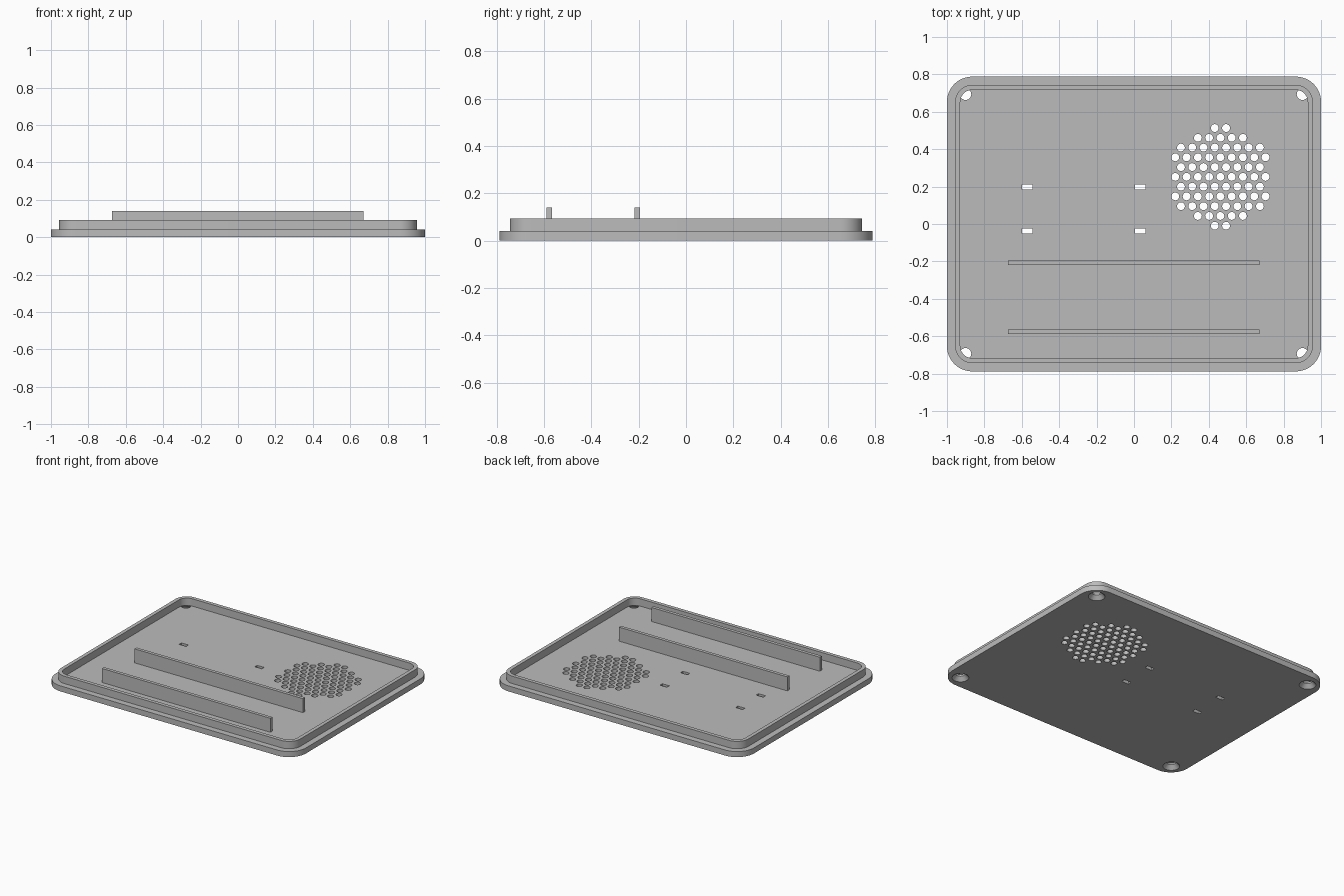
import bpy, bmesh, math
from mathutils import Matrix

if "Cube" in bpy.data.objects:
    bpy.data.objects.remove(bpy.data.objects["Cube"], do_unlink=True)

GREY = (0.5, 0.5, 0.5, 1)
mat = bpy.data.materials.new("plain grey")
mat.use_nodes = True
mat.diffuse_color = GREY
mat.node_tree.nodes["Principled BSDF"].inputs["Base Color"].default_value = GREY

PLATE_TOP, LIP_TOP, RIB_TOP = 0.04, 0.093, 0.141


def make_object(name, bm):
    bmesh.ops.recalc_face_normals(bm, faces=bm.faces)
    mesh = bpy.data.meshes.new(name)
    bm.to_mesh(mesh)
    bm.free()
    mesh.materials.append(mat)
    obj = bpy.data.objects.new(name, mesh)
    bpy.context.collection.objects.link(obj)
    return obj


def smooth(obj):
    bpy.ops.object.select_all(action="DESELECT")
    obj.select_set(True)
    bpy.context.view_layer.objects.active = obj
    bpy.ops.object.shade_smooth_by_angle(angle=math.radians(30))


def rounded_loop(bm, hx, hy, r, z, steps=12):
    """Ring of vertices around a rounded rectangle."""
    verts = []
    for q, (sx, sy) in enumerate([(1, 1), (-1, 1), (-1, -1), (1, -1)]):
        for i in range(steps + 1):
            a = math.pi / 2 * (q + i / steps)
            verts.append(bm.verts.new((sx * (hx - r) + r * math.cos(a),
                                       sy * (hy - r) + r * math.sin(a), z)))
    return verts


def bridge(bm, a, b):
    n = len(a)
    for i in range(n):
        j = (i + 1) % n
        bm.faces.new((a[i], a[j], b[j], b[i]))


def add_box(bm, x0, x1, y0, y1, z0, z1):
    m = (Matrix.Translation(((x0 + x1) / 2, (y0 + y1) / 2, (z0 + z1) / 2))
         @ Matrix.Diagonal((x1 - x0, y1 - y0, z1 - z0, 1)))
    bmesh.ops.create_cube(bm, size=1, matrix=m)


def add_cone(bm, x, y, z0, z1, r0, r1, n=24):
    bmesh.ops.create_cone(bm, cap_ends=True, segments=n, radius1=r0, radius2=r1,
                          depth=z1 - z0,
                          matrix=Matrix.Translation((x, y, (z0 + z1) / 2)))


# Base plate
bm = bmesh.new()
low = rounded_loop(bm, 1, 0.788, 0.135, 0)
high = rounded_loop(bm, 1, 0.788, 0.135, PLATE_TOP)
bridge(bm, low, high)
bm.faces.new(low)
bm.faces.new(high)
plate = make_object("base_plate", bm)

# Cutters: round speaker grille on a hexagonal grid
bm = bmesh.new()
pitch = 0.0603
for row in range(-5, 6):
    for col in range(-5, 6):
        x = (col + (row % 2) / 2) * pitch
        y = row * pitch * math.sqrt(3) / 2
        if math.hypot(x, y) < 0.27:
            add_cone(bm, 0.462 + x, 0.252 + y, -0.05, 0.1, 0.021, 0.021, 20)

# Cutters: four small slots
for x in (-0.571, 0.033):
    for y in (0.197, -0.038):
        add_box(bm, x - 0.028, x + 0.028, y - 0.0135, y + 0.0135, -0.05, 0.1)
cutter = make_object("hole_cutter", bm)

# Cutters: countersunk corner screw holes, flared below and straight above
screws = bmesh.new()
flares = bmesh.new()
for sx in (-1, 1):
    for sy in (-1, 1):
        add_cone(screws, sx * 0.9, sy * 0.693, -0.05, 0.1, 0.03, 0.03, 32)
        add_cone(flares, sx * 0.9, sy * 0.693, -0.01, 0.028, 0.064, 0.03, 32)
cutters = [cutter, make_object("screw_cutter", screws), make_object("flare_cutter", flares)]

# Apply every cutter to the plate
bpy.context.view_layer.objects.active = plate
for c in cutters:
    c.hide_render = True
    mod = plate.modifiers.new(c.name, "BOOLEAN")
    mod.operation = "DIFFERENCE"
    mod.solver = "EXACT"
    mod.object = c
    bpy.ops.object.modifier_apply(modifier=mod.name)
for c in cutters:
    bpy.data.objects.remove(c, do_unlink=True)
smooth(plate)

# Raised lip running round the plate
bm = bmesh.new()
loops = [rounded_loop(bm, hx, hy, r, z) for hx, hy, r, z in (
    (0.956, 0.744, 0.091, PLATE_TOP), (0.956, 0.744, 0.091, LIP_TOP),
    (0.929, 0.717, 0.064, LIP_TOP), (0.929, 0.717, 0.064, PLATE_TOP))]
for i in range(4):
    bridge(bm, loops[i], loops[(i + 1) % 4])
smooth(make_object("raised_lip", bm))

# Two long upright ribs
for name, y in (("front_rib", -0.577), ("rear_rib", -0.206)):
    bm = bmesh.new()
    add_box(bm, -0.673, 0.671, y - 0.012, y + 0.012, PLATE_TOP, RIB_TOP)
    make_object(name, bm)
